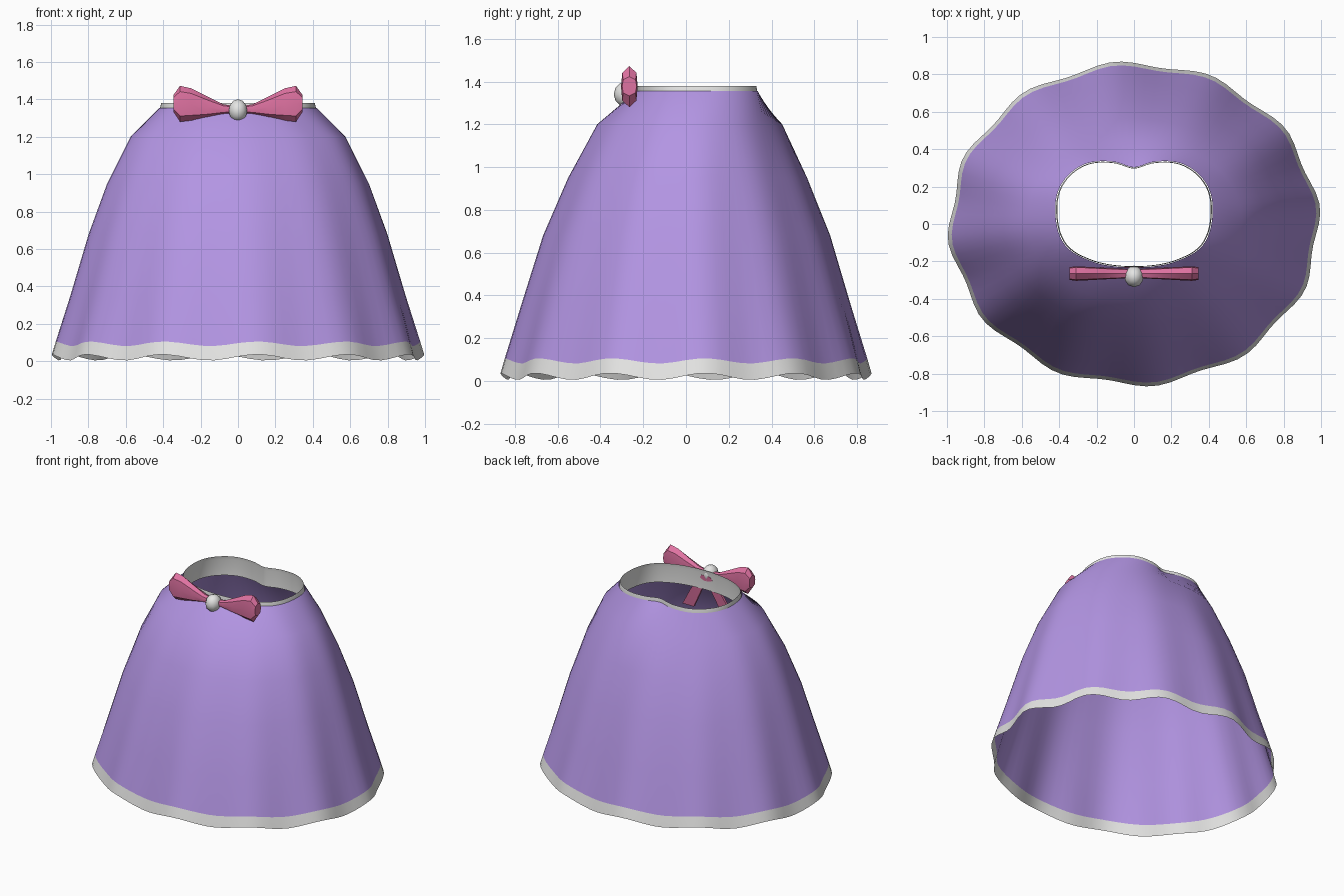
import bpy, bmesh, math
from math import sin, cos, pi

if "Cube" in bpy.data.objects:
    bpy.data.objects.remove(bpy.data.objects["Cube"])

SEG = 96


def material(name, rgb):
    m = bpy.data.materials.new(name)
    m.diffuse_color = (*rgb, 1)
    m.use_nodes = True
    m.node_tree.nodes["Principled BSDF"].inputs["Base Color"].default_value = m.diffuse_color
    return m


lilac = material("lilac", (0.45, 0.30, 0.77))
white = material("soft white", (0.78, 0.78, 0.77))
pink = material("pink", (0.74, 0.17, 0.36))


def loft(name, rings, mats, row_mat=None, closed=False, angle=35):
    """Skin a stack of rings with quads; row_mat picks a material per row."""
    bm = bmesh.new()
    rows = [[bm.verts.new(p) for p in ring] for ring in rings]
    for j, (a, b) in enumerate(zip(rows, rows[1:])):
        n = len(a)
        for i in range(n):
            k = (i + 1) % n
            f = bm.faces.new((a[i], a[k], b[k], b[i]))
            f.material_index = row_mat[j] if row_mat else 0
    if closed:
        bm.faces.new(rows[0][::-1])
        bm.faces.new(rows[-1])
        bmesh.ops.recalc_face_normals(bm, faces=bm.faces)
    me = bpy.data.meshes.new(name)
    bm.to_mesh(me)
    bm.free()
    ob = bpy.data.objects.new(name, me)
    bpy.context.collection.objects.link(ob)
    for m in mats:
        me.materials.append(m)
    bpy.ops.object.select_all(action='DESELECT')
    ob.select_set(True)
    bpy.context.view_layer.objects.active = ob
    bpy.ops.object.shade_smooth_by_angle(angle=math.radians(angle))
    return ob


# Waist outline: radii from front centre round to back centre, mirrored
WAIST = [0.27, 0.285, 0.33, 0.395, 0.415, 0.422, 0.385, 0.315, 0.26]


def waist(t, scale=1.0):
    a = (t + pi / 2) % (2 * pi)
    a = min(a, 2 * pi - a) / (pi / 8)
    i = min(int(a), 7)
    f = a - i
    get = lambda k: WAIST[-k if k < 0 else (16 - k if k > 8 else k)]
    p0, p1, p2, p3 = (get(i + d) for d in (-1, 0, 1, 2))
    r = 0.5 * (2 * p1 + (p2 - p0) * f + (2 * p0 - 5 * p1 + 4 * p2 - p3) * f ** 2
               + (3 * p1 - p0 - 3 * p2 + p3) * f ** 3)
    return r * cos(t) * scale, 0.04 + r * sin(t) * scale


# Skirt rows: z, x radius, y radius, y centre, waist blend, wave, z wave
ROWS = [(0.02, 0.983, 0.857, 0, 0, 0.017, 0.016),
        (0.093, 0.963, 0.838, 0, 0, 0.016, 0.012),
        (0.35, 0.888, 0.765, 0, 0, 0.013, 0),
        (0.68, 0.793, 0.667, 0.003, 0, 0.010, 0),
        (0.95, 0.703, 0.563, 0.007, 0.02, 0.006, 0),
        (1.20, 0.595, 0.455, 0.015, 0.12, 0.002, 0),
        (1.355, 0.42, 0.30, 0.03, 1, 0, 0)]


def skirt_ring(z, rx, ry, cy, blend, wave, zwave):
    ring = []
    for i in range(SEG):
        t = 2 * pi * i / SEG
        w = cos(12 * (t - math.radians(6)))
        x, y = rx * cos(t) * (1 + wave * w), cy + ry * sin(t) * (1 + wave * w)
        wx, wy = waist(t, 1.01)
        ring.append((x + (wx - x) * blend, y + (wy - y) * blend, z + zwave * w))
    return ring


loft("skirt", [skirt_ring(*r) for r in ROWS], [lilac, white], [1, 0, 0, 0, 0, 0])

# Waistband reaching down inside the skirt
loft("waistband",
     [[(*waist(2 * pi * i / SEG, s), z) for i in range(SEG)]
      for z, s in ((1.24, 1.0), (1.355, 1.0), (1.38, 0.985))], [white])

# Bow wings: x, z centre, half height, half thickness
WING = [(0.0, 1.345, 0.016, 0.022), (0.08, 1.348, 0.026, 0.027),
        (0.16, 1.358, 0.055, 0.031), (0.25, 1.373, 0.086, 0.036),
        (0.31, 1.376, 0.096, 0.039), (0.345, 1.378, 0.045, 0.034)]
SECTION = [(0, 1), (0.85, 0.68), (1, 0), (0.85, -0.68),
           (0, -1), (-0.85, -0.68), (-1, 0), (-0.85, 0.68)]
for side, label in ((-1, "left"), (1, "right")):
    loft(f"bow_wing_{label}",
         [[(side * x, -0.265 + u * th, zc + v * h) for u, v in SECTION]
          for x, zc, h, th in WING], [pink], closed=True)

    # Ribbon tails hanging inside the skirt
    tail = [(0.01, -0.235, 1.34, 0.025), (0.09, -0.245, 1.21, 0.04),
            (0.16, -0.26, 1.08, 0.045)]
    loft(f"bow_tail_{label}",
         [[(side * x + u * w, y + v, z) for u, v in
           ((-1, -0.008), (1, -0.008), (1, 0.008), (-1, 0.008))]
          for x, y, z, w in tail], [pink], closed=True)

# Knot in the middle of the bow
bpy.ops.mesh.primitive_uv_sphere_add(segments=10, ring_count=6, radius=1,
                                     location=(0, -0.28, 1.34))
knot = bpy.context.object
knot.name = "bow_knot"
knot.scale = (0.052, 0.058, 0.06)
knot.data.materials.append(white)
bpy.ops.object.shade_smooth_by_angle(angle=math.radians(45))
